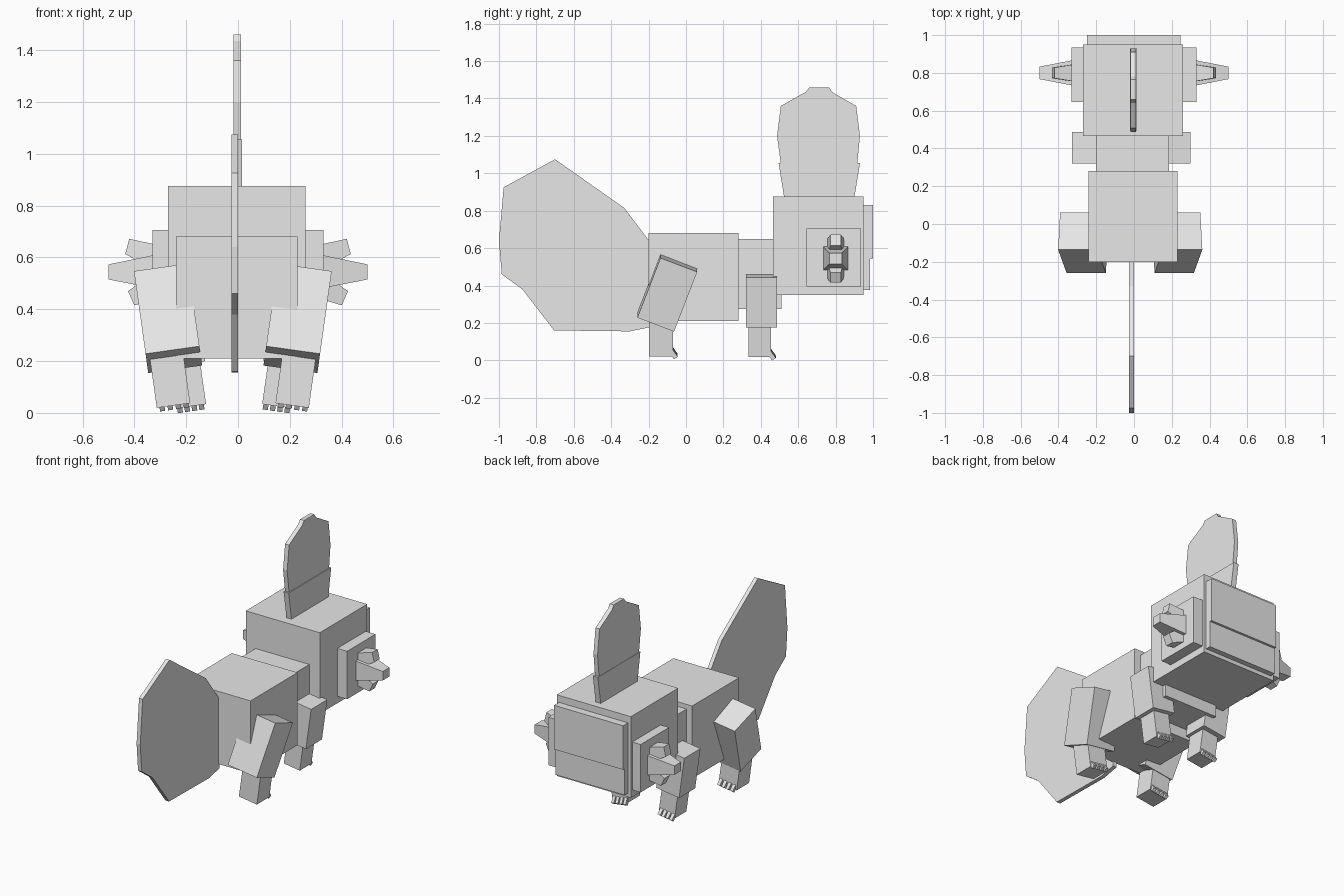
import bpy
import bmesh
from math import radians, sin, cos
from mathutils import Euler, Vector

if "Cube" in bpy.data.objects:
    bpy.data.objects.remove(bpy.data.objects["Cube"], do_unlink=True)

grey = bpy.data.materials.new("plain_grey")
grey.use_nodes = True
grey.diffuse_color = (0.8, 0.8, 0.8, 1)
grey.node_tree.nodes["Principled BSDF"].inputs["Base Color"].default_value = (0.8, 0.8, 0.8, 1)


def finish(name, bm):
    bmesh.ops.recalc_face_normals(bm, faces=bm.faces)
    mesh = bpy.data.meshes.new(name)
    bm.to_mesh(mesh)
    bm.free()
    mesh.materials.append(grey)
    obj = bpy.data.objects.new(name, mesh)
    bpy.context.collection.objects.link(obj)
    return obj


def box(name, center, size, rot=(0, 0, 0)):
    bm = bmesh.new()
    bmesh.ops.create_cube(bm, size=1)
    turn = Euler([radians(a) for a in rot]).to_matrix()
    for v in bm.verts:
        v.co = turn @ Vector([c * s for c, s in zip(v.co, size)]) + Vector(center)
    return finish(name, bm)


def block(name, x, y, z):
    spans = (x, y, z)
    return box(name, [(a + b) / 2 for a, b in spans], [b - a for a, b in spans])


def plate(name, x, outline):
    """Thin slab with a side outline of (y, z) points."""
    bm = bmesh.new()
    face = bm.faces.new([bm.verts.new((x[0], y, z)) for y, z in outline])
    out = bmesh.ops.extrude_face_region(bm, geom=[face])
    for v in out["geom"]:
        if isinstance(v, bmesh.types.BMVert):
            v.co.x = x[1]
    return finish(name, bm)


def spike(name, base, tip):
    """Tapered block between two end faces of (x, z) edges and a half width in y."""
    bm = bmesh.new()
    rings = []
    for low, high, half in (base, tip):
        rings.append([bm.verts.new((p[0], 0.8 + h, p[1]))
                      for p, h in ((low, -half), (low, half), (high, half), (high, -half))])
    a, b = rings
    bm.faces.new(a)
    bm.faces.new(b)
    for i in range(4):
        j = (i + 1) % 4
        bm.faces.new((a[i], a[j], b[j], b[i]))
    return finish(name, bm)


# Body, neck and head
block("body", (-0.24, 0.23), (-0.2, 0.28), (0.21, 0.68))
block("neck", (-0.2, 0.185), (0.27, 0.51), (0.275, 0.65))
block("head", (-0.27, 0.26), (0.465, 0.95), (0.35, 0.875))
block("upper_face", (-0.25, 0.245), (0.94, 1.0), (0.545, 0.83))
block("lower_jaw", (-0.25, 0.245), (0.94, 0.985), (0.375, 0.545))

# Head fin and tail fin
plate("fin_base", (-0.02, 0.016),
      [(0.525, 0.87), (0.495, 1.055), (0.93, 1.055), (0.9, 0.87)])
plate("head_fin", (-0.018, 0.011),
      [(0.507, 1.05), (0.487, 1.2), (0.507, 1.36), (0.64, 1.435), (0.66, 1.46),
       (0.765, 1.46), (0.78, 1.435), (0.91, 1.36), (0.93, 1.2), (0.915, 1.05)])
plate("tail_fin", (-0.026, 0.0),
      [(-0.19, 0.63), (-0.33, 0.815), (-0.7, 1.075), (-0.975, 0.925), (-1.0, 0.64),
       (-0.985, 0.46), (-0.875, 0.38), (-0.705, 0.16), (-0.3, 0.155), (-0.19, 0.178)])

LEAN = 8
for side, label in ((1, "left"), (-1, "right")):
    # Cheek pad with three gill spikes
    block(label + "_cheek", sorted((side * 0.25, side * 0.33)), (0.645, 0.935), (0.395, 0.705))

    def gill(part, base, tip):
        mirrored = [([side * e[0][0], e[0][1]], [side * e[1][0], e[1][1]], e[2])
                    for e in (base, tip)]
        spike(label + part, *mirrored)

    gill("_middle_gill", ((0.32, 0.48), (0.32, 0.61), 0.068), ((0.5, 0.515), (0.5, 0.573), 0.033))
    gill("_upper_gill", ((0.33, 0.555), (0.32, 0.65), 0.045), ((0.435, 0.613), (0.42, 0.672), 0.028))
    gill("_lower_gill", ((0.32, 0.44), (0.33, 0.535), 0.045), ((0.4, 0.415), (0.425, 0.47), 0.028))

    # Legs lean outward at the top
    tilt = side * LEAN
    box(label + "_thigh", (-0.02 + side * 0.25, -0.1, 0.365), (0.21, 0.21, 0.345), (-21, tilt, 0))
    box(label + "_back_shin", (-0.02 + side * 0.244, -0.134, 0.135), (0.13, 0.127, 0.215), (0, tilt, 0))
    box(label + "_front_upper_leg", (-0.015 + side * 0.213, 0.404, 0.322), (0.165, 0.165, 0.27), (0, tilt, 0))
    box(label + "_front_shin", (-0.015 + side * 0.18, 0.395, 0.13), (0.115, 0.12, 0.21), (0, tilt, 0))

    # Four claws on each foot
    for part, x, y, z, step in (("_back_claw", 0.231, -0.066, 0.037, 0.031),
                                ("_front_claw", 0.167, 0.458, 0.03, 0.028)):
        for i in range(4):
            d = (i - 1.5) * step
            box(f"{label}{part}_{i + 1}",
                (-0.017 + side * (x + d * cos(radians(LEAN))), y, z - d * sin(radians(LEAN))),
                (0.02, 0.024, 0.042), (35, tilt, 0))
